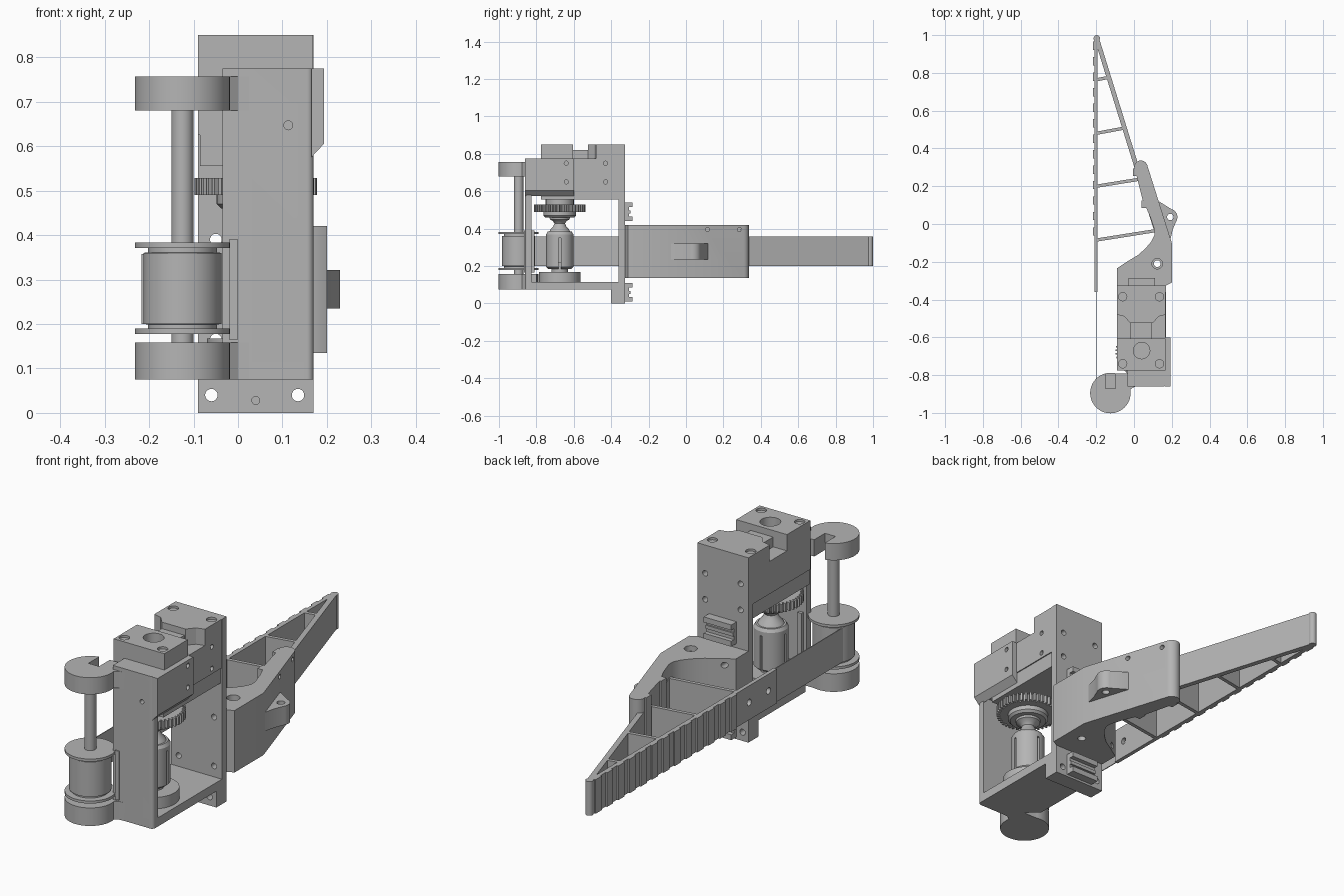
import bpy, bmesh, math
from mathutils import Vector, Matrix

if "Cube" in bpy.data.objects:
    bpy.data.objects.remove(bpy.data.objects["Cube"], do_unlink=True)

grey = bpy.data.materials.new("grey plastic")
grey.use_nodes = True
grey.diffuse_color = (0.46, 0.46, 0.46, 1)
grey.node_tree.nodes["Principled BSDF"].inputs["Base Color"].default_value = (0.46, 0.46, 0.46, 1)
parts = []


def finish(name, bm):
    bmesh.ops.recalc_face_normals(bm, faces=bm.faces)
    mesh = bpy.data.meshes.new(name)
    bm.to_mesh(mesh)
    bm.free()
    mesh.materials.append(grey)
    ob = bpy.data.objects.new(name, mesh)
    bpy.context.collection.objects.link(ob)
    parts.append(ob)
    return ob


def prism(name, pts, z0, z1):
    """Plan outline raised from z0 to z1."""
    bm = bmesh.new()
    face = bm.faces.new([bm.verts.new((x, y, z0)) for x, y in pts])
    top = bmesh.ops.extrude_face_region(bm, geom=[face])["geom"]
    bmesh.ops.translate(bm, vec=(0, 0, z1 - z0), verts=[v for v in top if isinstance(v, bmesh.types.BMVert)])
    return finish(name, bm)


def box(name, x0, x1, y0, y1, z0, z1):
    return prism(name, [(x0, y0), (x1, y0), (x1, y1), (x0, y1)], z0, z1)


def beam(name, p, q, width, z0, z1):
    p, q = Vector(p), Vector(q)
    side = (q - p).orthogonal().normalized() * width / 2
    return prism(name, [p + side, q + side, q - side, p - side], z0, z1)


def arc(cx, cy, r, a0, a1, n=32):
    angles = [math.radians(a0 + (a1 - a0) * i / n) for i in range(n + 1)]
    return [(cx + r * math.cos(a), cy + r * math.sin(a)) for a in angles]


def rod(name, centre, r, length, axis="Z", n=32):
    turn = {"X": Matrix.Rotation(math.pi / 2, 4, "Y"), "Y": Matrix.Rotation(math.pi / 2, 4, "X"),
            "Z": Matrix.Identity(4)}[axis]
    bm = bmesh.new()
    bmesh.ops.create_cone(bm, cap_ends=True, segments=n, radius1=r, radius2=r, depth=length,
                          matrix=Matrix.Translation(centre) @ turn)
    return finish(name, bm)


def lathe(name, cx, cy, profile, n=48):
    bm = bmesh.new()
    verts = [bm.verts.new((cx + r, cy, z)) for r, z in profile]
    edges = [bm.edges.new(pair) for pair in zip(verts, verts[1:])]
    bmesh.ops.spin(bm, geom=verts + edges, cent=(cx, cy, 0), axis=(0, 0, 1), angle=math.tau, steps=n)
    bmesh.ops.remove_doubles(bm, verts=bm.verts, dist=0.0001)
    return finish(name, bm)


def cut(ob, cutters):
    """Carve the cutters out of a part, then discard them."""
    for c in cutters:
        c.hide_render = True
        mod = ob.modifiers.new("cut", "BOOLEAN")
        mod.operation, mod.object, mod.solver = "DIFFERENCE", c, "EXACT"
    graph = bpy.context.evaluated_depsgraph_get()
    graph.update()
    mesh = bpy.data.meshes.new_from_object(ob.evaluated_get(graph))
    ob.modifiers.clear()
    ob.data = mesh
    for c in cutters:
        parts.remove(c)
        bpy.data.objects.remove(c, do_unlink=True)


def hole(x, y, z, r, length, axis):
    return rod("hole_cutter", (x, y, z), r, length, axis, 20)


# Frame: back plate, foot, floor and front wall
plate = box("back_plate", -.09, .17, -.36, -.325, 0, .85)
cut(plate, [hole(x, -.34, z, .013, .1, "Y") for x in (-.05, .13) for z in (.165, .39, .6, .72)]
    + [hole(x, -.34, .04, .014, .1, "Y") for x in (-.06, .135)])
foot = box("foot_block", -.09, .17, -.40, -.36, 0, .08)
cut(foot, [hole(x, -.38, .04, .014, .1, "Y") for x in (-.06, .135)] + [hole(.04, -.4, .028, .009, .03, "Y")])
prism("floor_plate", [(-.035, -.86), (.15, -.86), (.17, -.84), (.17, -.36), (-.09, -.36),
                      (-.09, -.74), (-.035, -.79)], .075, .115)
wall = prism("front_wall", [(-.035, -.86)] + arc(.155, -.845, .015, -90, 0, 8)
             + [(.17, -.825), (-.035, -.825)], .075, .775)
cut(wall, [hole(.113, -.84, .647, .01, .1, "Y")])
box("belt_guide", -.02, 0, -.865, -.81, .165, .39)
box("wall_head", -.035, .17, -.83, -.775, .6, .775)

# Side flange with sloped lower lip
flange = box("side_flange", .165, .193, -.86, -.6, .575, .775)
for v in flange.data.vertices:
    if v.co.z < .6 and v.co.x > .18:
        v.co.z = .605
cut(flange, [hole(.19, -.64, z, .011, .06, "X") for z in (.65, .75)])

# Servo body and its two raised ends
body = box("servo_body", -.09, .168, -.775, -.36, .625, .775)
cut(body, [hole(.168, -.43, z, .011, .04, "X") for z in (.65, .75)])
box("servo_base", -.085, .163, -.775, -.36, .555, .625)
box("servo_bridge", -.02, .095, -.61, -.52, .775, .82)
end_front = box("servo_front_end", -.09, .168, -.775, -.605, .775, .85)
cut(end_front, [hole(.04, -.67, .85, .044, .1, "Z")]
    + [hole(x, -.74, .85, .022, .02, "Z") for x in (-.06, .135)])
end_back = prism("servo_back_end", [(-.09, -.36), (-.09, -.48), (-.05, -.49), (-.02, -.525), (.1, -.525),
                                    (.13, -.49), (.168, -.48), (.168, -.36)], .775, .85)
cut(end_back, [hole(x, -.385, .85, .022, .02, "Z") for x in (-.06, .135)])

# Drive gear, hub, ball coupling and bearing seat
AX, AY = .04, -.675
teeth = 44
outline = []
for i in range(teeth):
    for step, r in ((0, .122), (.3, .122), (.45, .138), (.85, .138)):
        a = math.tau * (i + step) / teeth
        outline.append((AX + r * math.cos(a), AY + r * math.sin(a)))
prism("drive_gear", outline, .49, .528)
lathe("gear_hub", AX, AY, [(0, .46), (.078, .46), (.088, .47), (.088, .49), (.075, .49), (.075, .555), (0, .555)])
lathe("coupling_neck", AX, AY, [(0, .37), (.06, .375), (.05, .395), (.036, .41), (.028, .428),
                                (.036, .44), (.053, .45), (.055, .465), (0, .465)])
cup = lathe("coupling_cup", AX, AY, [(0, .185), (.062, .185), (.073, .195), (.073, .37), (.064, .384), (0, .384)])
cut(cup, [box("slot_cutter", AX - .1, AX + .1, AY - .006, AY + .006, .18, .35),
          box("slot_cutter", AX - .006, AX + .006, AY - .1, AY + .1, .18, .35)])
rod("coupling_shaft", (AX, AY, .17), .045, .1)
rod("bearing_seat", (AX, AY, .14), .11, .055, n=48)

# Spool arms, shaft and spool
SX, SY = -.125, -.895
arm = arc(SX, SY, .107, 75, 370, 48) + [(0, -.862), (.05, -.858), (.05, -.8), (-.03, -.79)]
prism("lower_spool_arm", arm, .075, .158)
upper = prism("upper_spool_arm", arm, .68, .757)
cut(upper, [box("notch_cutter", SX - .027, SX + .027, -.87, -.75, .6, .8)])
rod("spool_shaft", (SX, SY, .42), .025, .56)
lathe("spool", SX, SY, [(0, .178), (.107, .178), (.107, .19), (.078, .19), (.078, .199), (.088, .2),
                        (.088, .36), (.078, .361), (.078, .371), (.107, .371), (.107, .383), (0, .383)])
box("belt", -.202, -.198, -.9, -.36, .2, .357)

# Flexible finger: gripping strip, ridges, sloped spine and ribs
strip = box("finger_strip", -.21, -.192, -.36, .985, .2, .357)
cut(strip, [hole(-.2, y, .28, .015, .1, "X") for y in (-.3, -.16)])
for i in range(13):
    y = -.04 + i * .082
    box("grip_ridge", -.217, -.209, y - .022, y + .022, .2, .357)
beam("finger_spine", (-.198, .985), (.12, -.04), .024, .2, .357)
rod("finger_tip", (-.197, .983, .2785), .017, .157)
for p, q in (((-.2, .763), (-.13, .777)), ((-.2, .48), (-.05, .508)),
             ((-.2, .2), (.035, .238)), ((-.2, -.085), (.115, -.035))):
    beam("finger_rib", p, q, .017, .2, .357)

# Finger bracket with clips and a side ear
bracket = prism("finger_bracket", [(-.09, -.325), (.17, -.325), (.2, -.31), (.2, -.1)]
                + arc(.036, .3, .036, 18, 170, 12)
                + [(.045, .13), (.085, .04), (.108, -.03), (.108, -.06), (.09, -.095), (.06, -.13),
                   (.02, -.165), (-.03, -.195), (-.09, -.235)], .135, .42)
cut(bracket, [hole(.123, -.21, .28, .018, .4, "Z"), hole(.123, -.21, .42, .028, .05, "Z")]
    + [hole(-.05, -.28, z, .013, .3, "Y") for z in (.165, .39)]
    + [hole(.1, y, .395, .011, .3, "X") for y in (.115, .285)])
for x, y in ((.055, .105), (.012, .275)):
    box("spine_clip", x - .016, x + .016, y - .02, y + .02, .135, .42)
ear = prism("bracket_ear", [(.11, .12), (.12, -.06), (.192, -.085), (.205, -.03)]
            + arc(.187, .037, .043, -30, 75, 16) + [(.135, .118)], .235, .322)
cut(ear, [hole(.192, .037, .28, .017, .2, "Z")])

# Grooved rails behind the back plate
for z in (.01, .44):
    box("rail_web", -.03, .11, -.326, -.306, z, z + .1)
    for dz in (0, .075):
        box("rail_lip", -.03, .11, -.31, -.286, z + dz, z + dz + .025)
    box("rail_ridge", -.03, .11, -.31, -.298, z + .042, z + .058)

bpy.ops.object.select_all(action="DESELECT")
for ob in parts:
    ob.select_set(True)
bpy.context.view_layer.objects.active = parts[0]
bpy.ops.object.shade_smooth_by_angle(angle=math.radians(30))
